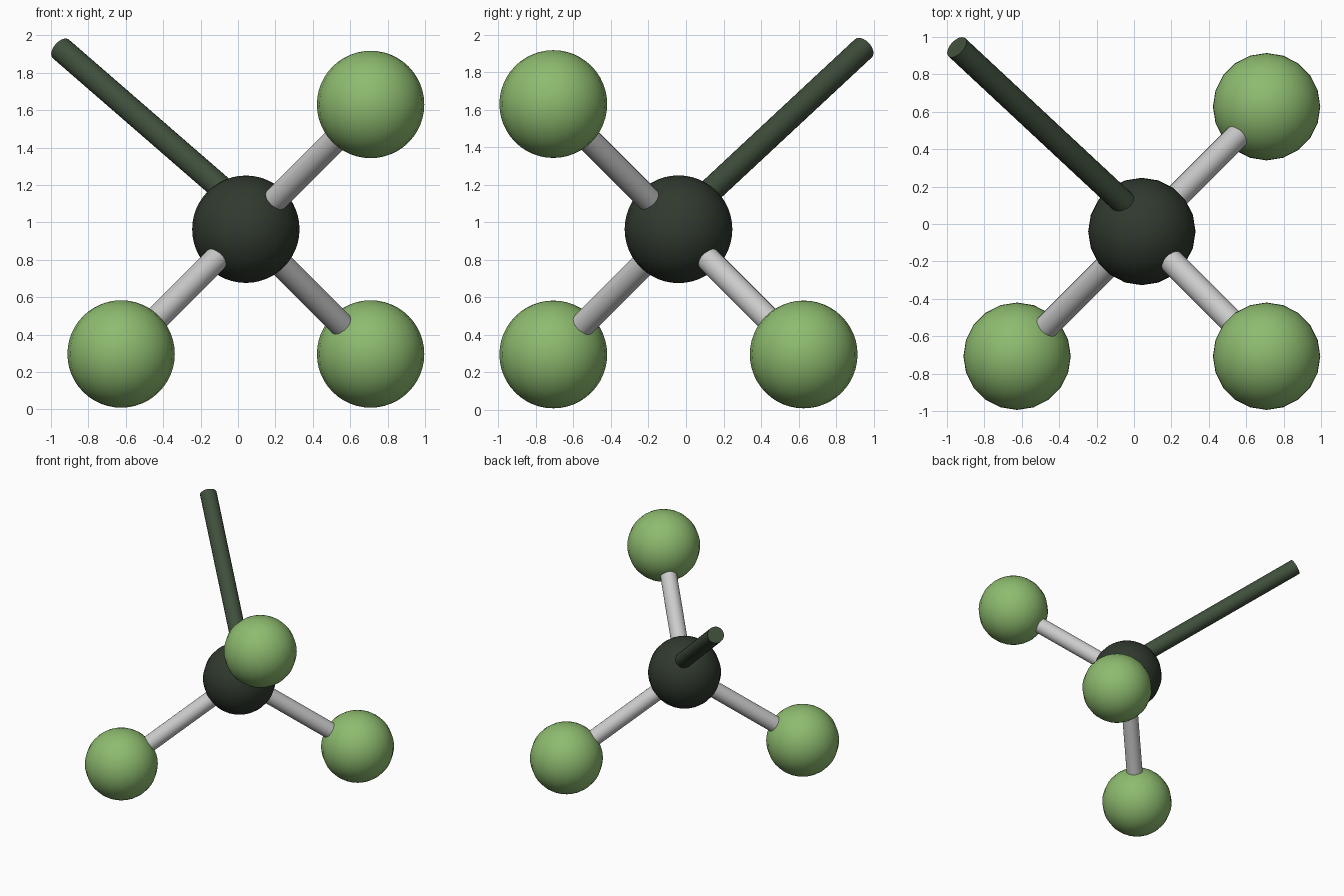
import bpy
from math import radians
from mathutils import Vector

if "Cube" in bpy.data.objects:
    bpy.data.objects.remove(bpy.data.objects["Cube"])


def material(name, rgb):
    mat = bpy.data.materials.new(name)
    mat.diffuse_color = (*rgb, 1)
    mat.use_nodes = True
    mat.node_tree.nodes["Principled BSDF"].inputs["Base Color"].default_value = mat.diffuse_color
    return mat


def ball(name, centre, mat):
    bpy.ops.mesh.primitive_uv_sphere_add(segments=20, ring_count=24, radius=0.287, location=centre)
    ob = bpy.context.object
    ob.name = name
    ob.data.materials.append(mat)
    bpy.ops.object.shade_smooth()


def rod(name, start, end, radius, mat=None):
    axis = end - start
    bpy.ops.mesh.primitive_cylinder_add(vertices=24, radius=radius, depth=axis.length,
                                        location=(start + end) / 2)
    ob = bpy.context.object
    ob.name = name
    ob.rotation_euler = axis.to_track_quat('Z', 'Y').to_euler()
    if mat:
        ob.data.materials.append(mat)
    bpy.ops.object.shade_smooth_by_angle(angle=radians(40))


green = material("green", (0.27, 0.50, 0.16))
dark = material("dark_green", (0.030, 0.042, 0.028))
stem_green = material("stem_green", (0.050, 0.078, 0.045))

# Central ball
centre = Vector((0.042, -0.04, 0.963))
ball("centre_ball", centre, dark)

# Three outer balls on grey connecting rods
for i, d in enumerate([(1, -1, 1), (-1, -1, -1), (1, 1, -1)], 1):
    tip = centre + Vector(d) * 0.667
    ball(f"outer_ball_{i}", tip, green)
    rod(f"connecting_rod_{i}", centre, tip, 0.066)

# Long open-ended stem, set slightly off the centre
rod("long_stem", Vector((0.04, 0.025, 1.07)), Vector((-0.947, 0.945, 1.927)), 0.066, stem_green)
